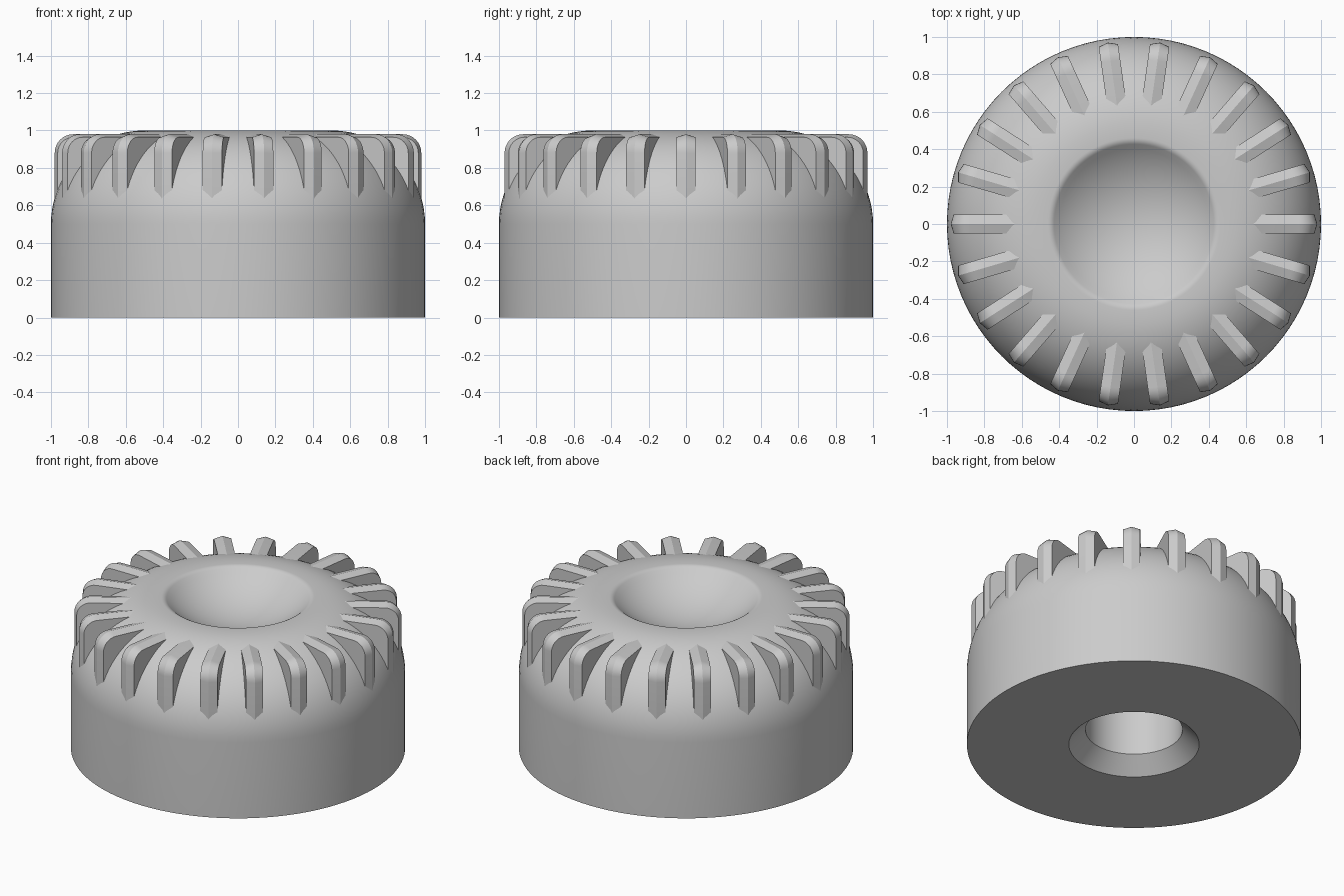
import bpy, bmesh
from math import sin, cos, pi, radians
from mathutils import Matrix, Vector

RIBS = 22
SEGMENTS = 96

cube = bpy.data.objects.get("Cube")
if cube:
    bpy.data.objects.remove(cube, do_unlink=True)

grey = bpy.data.materials.new("plain grey")
grey.use_nodes = True
colour = (0.6, 0.6, 0.6, 1)
grey.diffuse_color = colour
grey.node_tree.nodes["Principled BSDF"].inputs["Base Color"].default_value = colour


def arc(cx, cz, radius, start, end, steps):
    """Points (r, z) along a circular arc, angles in degrees."""
    angles = [radians(start + (end - start) * i / steps) for i in range(steps + 1)]
    return [(cx + radius * cos(a), cz + radius * sin(a)) for a in angles]


def finish(bm, name):
    bmesh.ops.recalc_face_normals(bm, faces=bm.faces)
    mesh = bpy.data.meshes.new(name)
    bm.to_mesh(mesh)
    bm.free()
    mesh.materials.append(grey)
    obj = bpy.data.objects.new(name, mesh)
    bpy.context.collection.objects.link(obj)
    bpy.ops.object.select_all(action='DESELECT')
    obj.select_set(True)
    bpy.context.view_layer.objects.active = obj
    bpy.ops.object.shade_smooth_by_angle(angle=radians(30))
    return obj


# Knob body: bore, chamfer, wall, rounded shoulder, soft rim and dished top
profile = [(0, 0.6), (0.29, 0.6), (0.29, 0.1), (0.39, 0), (1, 0)]
profile += arc(0.5, 0.5, 0.5, 0, 90, 20)
profile += arc(0.46, 0.95, 0.05, 90, 132, 5)
rim_r, rim_z = profile[-1]
dish_radius = rim_r / sin(radians(42))
dish_z = rim_z + dish_radius * cos(radians(42))
profile += arc(0, dish_z, dish_radius, -48, -90, 14)[1:]

bm = bmesh.new()
verts = [bm.verts.new((r, 0, z)) for r, z in profile]
edges = [bm.edges.new(pair) for pair in zip(verts, verts[1:])]
bmesh.ops.spin(bm, geom=verts + edges, cent=(0, 0, 0), axis=(0, 0, 1),
               angle=2 * pi, steps=SEGMENTS, use_merge=True)
bmesh.ops.remove_doubles(bm, verts=bm.verts, dist=0.0001)
finish(bm, "knob_body")

# Grip ribs: crowned bars that follow the shoulder, repeated around the axis
HALF_WIDTH, CROWN = 0.052, 0.016
ridge = [(0.98, 0.6)] + arc(0.88, 0.88, 0.1, 0, 90, 8) + [(0.55, 0.98)]
shoulder = [(0.98 - CROWN, 0.6)] + arc(0.88, 0.88, 0.1 - CROWN, 0, 90, 8)
shoulder += [(0.55, 0.98 - CROWN)]

bm = bmesh.new()
for i in range(RIBS):
    turn = Matrix.Rotation(2 * pi * i / RIBS, 3, 'Z')

    def row(points, y):
        return [bm.verts.new(turn @ Vector((r, y, z))) for r, z in points]

    crown = row(ridge, 0)
    for side in (-1, 1):
        edge = row(shoulder, side * HALF_WIDTH)
        for a, b, c, d in zip(crown, crown[1:], edge[1:], edge):
            bm.faces.new((a, b, c, d) if side > 0 else (d, c, b, a))
        core = row([(0.55, 0.6)], side * HALF_WIDTH)
        flank = edge + core
        bm.faces.new(flank if side > 0 else flank[::-1])
finish(bm, "grip_ribs")
